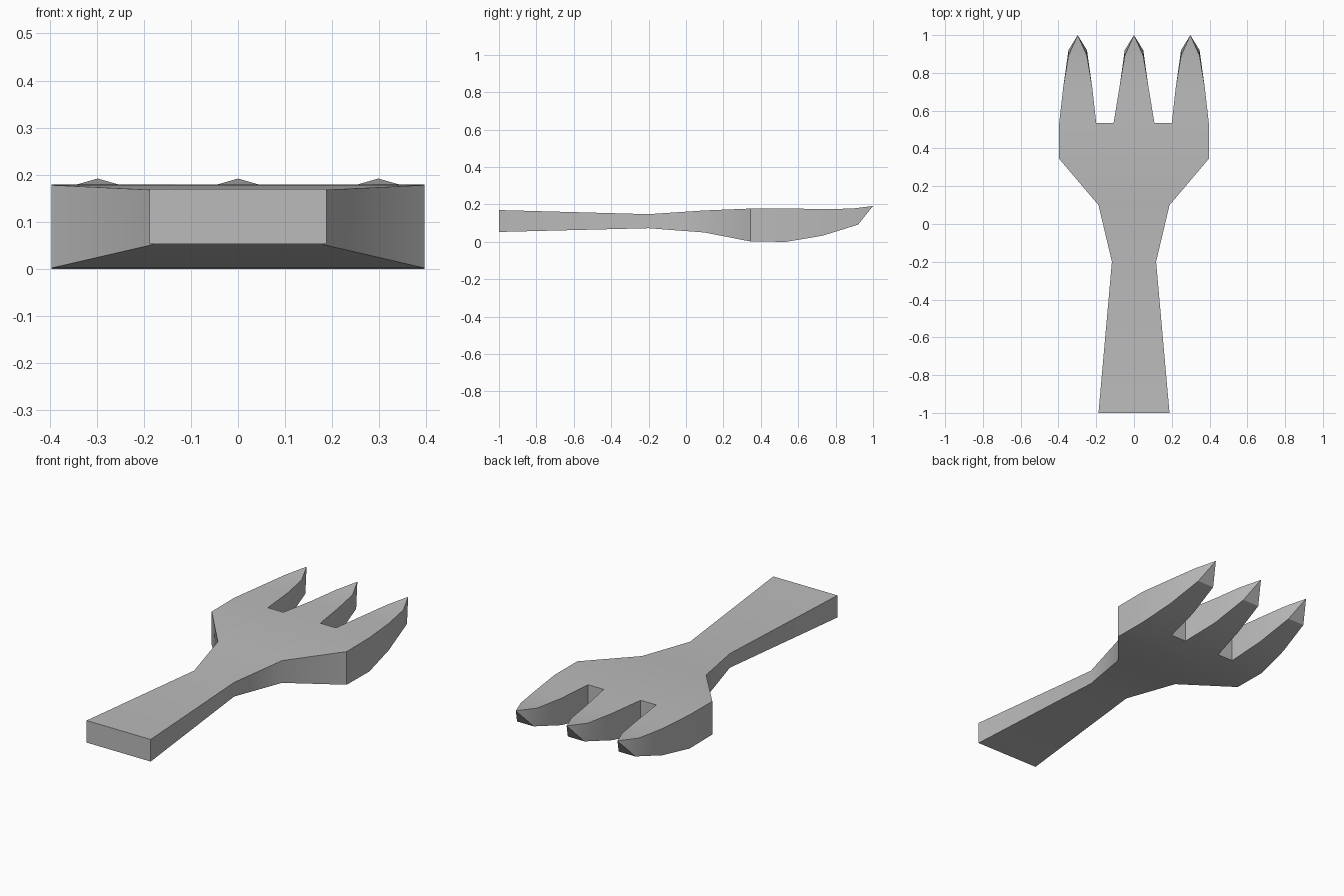
import bpy, bmesh, math

cube = bpy.data.objects.get("Cube")
if cube:
    bpy.data.objects.remove(cube, do_unlink=True)

grey = bpy.data.materials.new("plain grey")
grey.use_nodes = True
colour = (0.5, 0.5, 0.5, 1)
grey.diffuse_color = colour
grey.node_tree.nodes["Principled BSDF"].inputs["Base Color"].default_value = colour

bm = bmesh.new()


def row(xs, y, z):
    return [bm.verts.new((x, y, z)) for x in xs]


def bridge(a, b):
    """Join two (bottom, top) sections with floor, top and side faces."""
    (ab, at), (bb, bt) = a, b
    bm.faces.new(at + bt[::-1])
    bm.faces.new(ab[::-1] + bb)
    bm.faces.new((ab[0], at[0], bt[0], bb[0]))
    bm.faces.new((ab[-1], bb[-1], bt[-1], at[-1]))


# Handle and palm: y, half width, bottom, top
stations = [(-1, 0.188, 0.053, 0.17), (-0.2, 0.117, 0.073, 0.148),
            (0.1, 0.188, 0.05, 0.168), (0.345, 0.396, 0.002, 0.178)]
sections = [(row((-w, w), y, lo), row((-w, w), y, hi)) for y, w, lo, hi in stations]

# Palm edge, split where the tines begin
splits = (-0.396, -0.2, -0.108, 0.108, 0.2, 0.396)
edge = (row(splits, 0.535, 0), row(splits, 0.535, 0.179))
sections.append(edge)
for a, b in zip(sections, sections[1:]):
    bridge(a, b)

# Handle end and the walls between the tines
lo, hi = sections[0]
bm.faces.new((lo[0], lo[1], hi[1], hi[0]))
for i in (1, 3):
    bm.faces.new((edge[0][i], edge[0][i + 1], edge[1][i + 1], edge[1][i]))

# Three tapered tines with pointed, raised tips
for i, cx in enumerate((-0.298, 0, 0.298)):
    pair = slice(2 * i, 2 * i + 2)
    last = (edge[0][pair], edge[1][pair])
    for w, y_lo, y_hi, lo, hi in ((0.076, 0.73, 0.73, 0.033, 0.175),
                                  (0.049, 0.92, 0.89, 0.092, 0.178)):
        xs = (cx - w, cx + w)
        section = (row(xs, y_lo, lo), row(xs, y_hi, hi))
        bridge(last, section)
        last = section
    tip = bm.verts.new((cx, 1, 0.192))
    (b0, b1), (t0, t1) = last
    for u, v in ((b0, b1), (b1, t1), (t1, t0), (t0, b0)):
        bm.faces.new((u, v, tip))

bmesh.ops.recalc_face_normals(bm, faces=bm.faces[:])
mesh = bpy.data.meshes.new("fork")
bm.to_mesh(mesh)
bm.free()
mesh.materials.append(grey)
fork = bpy.data.objects.new("fork", mesh)
bpy.context.collection.objects.link(fork)

# Soft shading along the gentle bends, crisp corners elsewhere
bpy.ops.object.select_all(action="DESELECT")
fork.select_set(True)
bpy.context.view_layer.objects.active = fork
bpy.ops.object.shade_smooth_by_angle(angle=math.radians(30))
